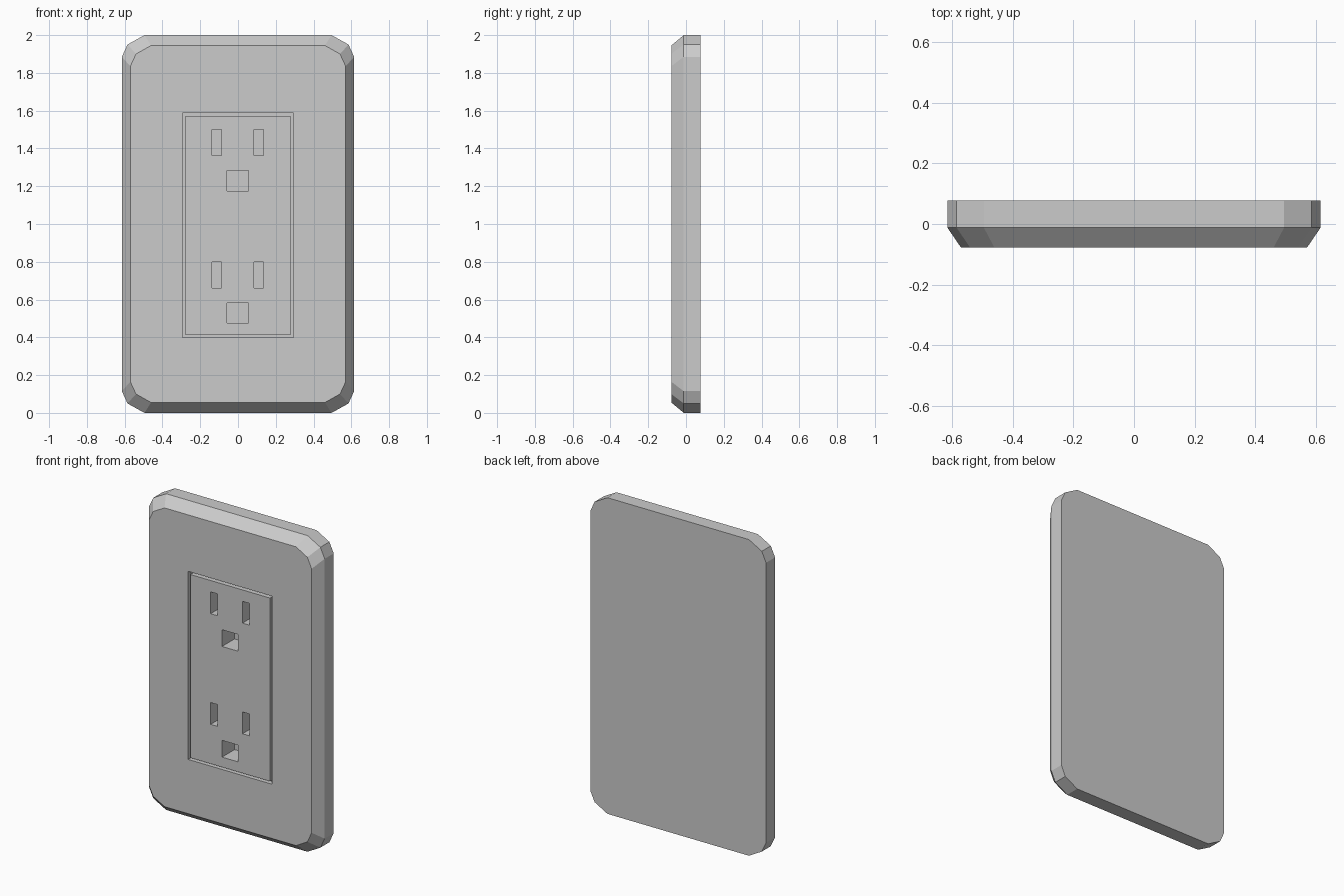
import bpy, bmesh

if "Cube" in bpy.data.objects:
    bpy.data.objects.remove(bpy.data.objects["Cube"])


def loft(name, loops, wrap=False):
    """Skin a list of equal-length loops; cap the ends or wrap into a ring."""
    bm = bmesh.new()
    rings = [[bm.verts.new(p) for p in loop] for loop in loops]
    n = len(rings[0])
    pairs = list(zip(rings, rings[1:]))
    if wrap:
        pairs.append((rings[-1], rings[0]))
    else:
        bm.faces.new(rings[0])
        bm.faces.new(rings[-1])
    for a, b in pairs:
        for i in range(n):
            j = (i + 1) % n
            bm.faces.new((a[i], a[j], b[j], b[i]))
    bmesh.ops.recalc_face_normals(bm, faces=bm.faces)
    mesh = bpy.data.meshes.new(name)
    bm.to_mesh(mesh)
    bm.free()
    obj = bpy.data.objects.new(name, mesh)
    bpy.context.collection.objects.link(obj)
    return obj


def outline(corner, y):
    """Mirror a corner profile (x, height above centre) into a full loop."""
    pts = corner + [(x, -z) for x, z in reversed(corner)]
    pts += [(-x, z) for x, z in reversed(pts)]
    return [(x, y, 1 + z) for x, z in pts]


def rect(x0, x1, z0, z1, y):
    return [(x0, y, z0), (x1, y, z0), (x1, y, z1), (x0, y, z1)]


def cut(target, cutter):
    mod = target.modifiers.new(cutter.name, 'BOOLEAN')
    mod.operation = 'DIFFERENCE'
    mod.solver = 'EXACT'
    mod.object = cutter
    cutter.hide_render = True
    cutter.hide_viewport = True


FRONT, BACK = -0.078, 0.078

# Wall plate with chamfered front rim
rim = [(0.495, 1.0), (0.585, 0.95), (0.615, 0.885)]
face = [(0.46, 0.945), (0.54, 0.90), (0.57, 0.835)]
plate = loft("wall_plate", [outline(rim, BACK), outline(rim, -0.012), outline(face, FRONT)])

# Groove around the socket panel
outer = (-0.294, 0.294, 0.398, 1.588)
inner = (-0.279, 0.279, 0.413, 1.572)
groove = loft("groove_cutter", [rect(*outer, -0.2), rect(*inner, -0.2),
                                rect(*inner, FRONT + 0.03), rect(*outer, FRONT + 0.03)], wrap=True)
cut(plate, groove)

# Two sockets, each with a pair of blade slots and a ground hole
for label, dz in (("upper", 0.0), ("lower", -0.70)):
    holes = {"left_slot": (-0.137, -0.088, 1.362, 1.50),
             "right_slot": (0.086, 0.135, 1.362, 1.50),
             "ground_hole": (-0.057, 0.055, 1.176, 1.282)}
    for part, (x0, x1, z0, z1) in holes.items():
        box = (x0, x1, z0 + dz, z1 + dz)
        cut(plate, loft(f"{label}_{part}_cutter", [rect(*box, -0.2), rect(*box, 0.047)]))
